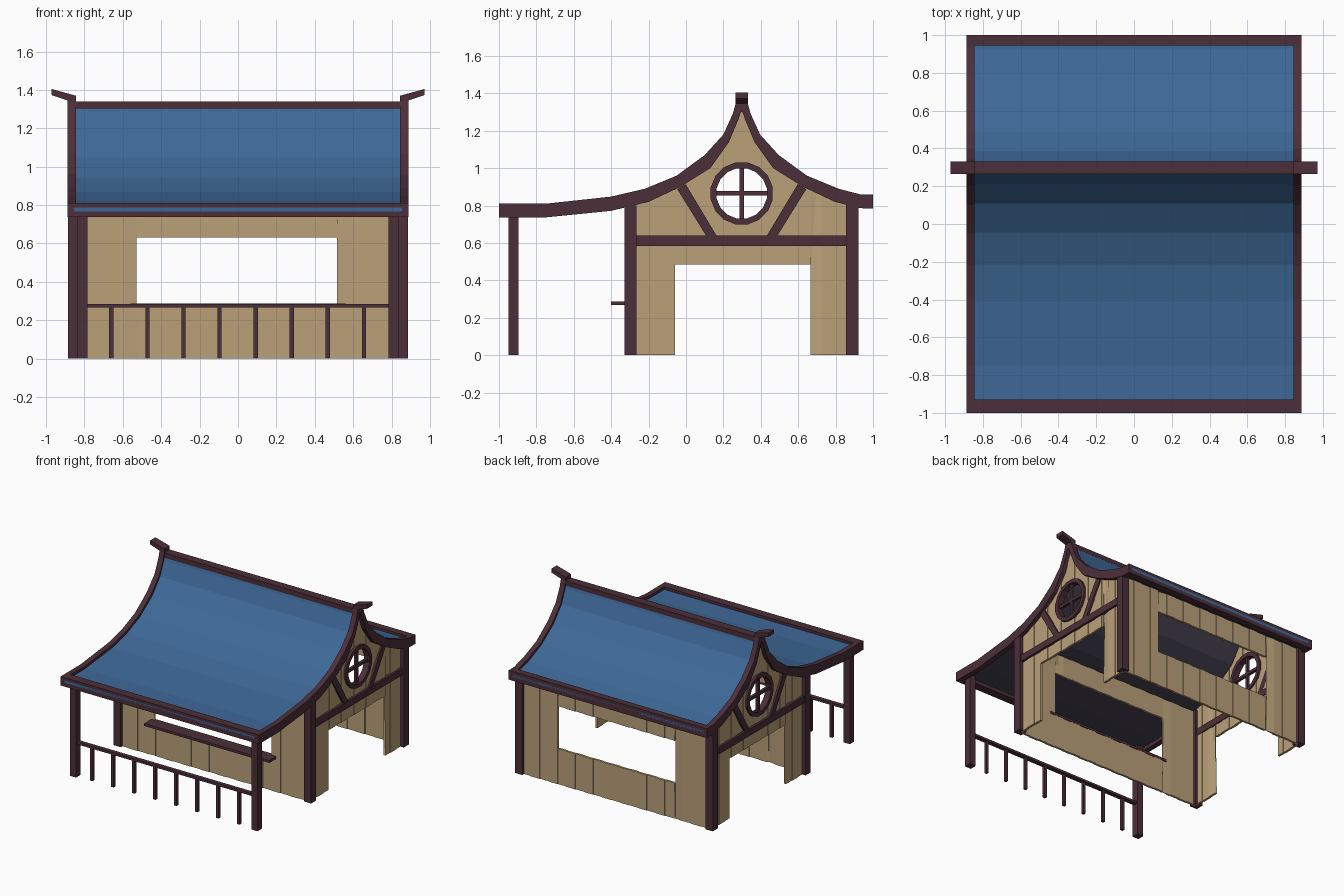
import bpy, bmesh, math

if "Cube" in bpy.data.objects:
    bpy.data.objects.remove(bpy.data.objects["Cube"])

def srgb(r, g, b):
    return [((c / 255 + 0.055) / 1.055) ** 2.4 for c in (r, g, b)] + [1]

def material(name, rgb):
    m = bpy.data.materials.new(name)
    m.diffuse_color = srgb(*rgb)
    m.use_nodes = True
    m.node_tree.nodes["Principled BSDF"].inputs["Base Color"].default_value = m.diffuse_color
    return m

WOOD = material("dark trim wood", (76, 47, 57))
PLANK = material("tan planks", (186, 161, 121))
BLUE = material("blue roofing", (62, 105, 152))
LINING = material("roof lining", (70, 66, 82))

def finish(name, bm, *mats):
    bmesh.ops.recalc_face_normals(bm, faces=bm.faces)
    me = bpy.data.meshes.new(name)
    bm.to_mesh(me)
    bm.free()
    ob = bpy.data.objects.new(name, me)
    bpy.context.collection.objects.link(ob)
    for m in mats:
        me.materials.append(m)
    return ob

def sweep(name, rings, mats, closed=False):
    """Skin a list of equal vertex rings."""
    bm = bmesh.new()
    vs = [[bm.verts.new(p) for p in r] for r in rings]
    n, k = len(vs), len(vs[0])
    for i in range(n if closed else n - 1):
        a, b = vs[i], vs[(i + 1) % n]
        for j in range(k):
            bm.faces.new((a[j], a[(j + 1) % k], b[(j + 1) % k], b[j]))
    if not closed:
        bm.faces.new(vs[0])
        bm.faces.new(vs[-1])
    return finish(name, bm, *mats)

def box(name, x0, x1, y0, y1, z0, z1, mat=WOOD):
    return sweep(name, [[(x, y0, z0), (x, y1, z0), (x, y1, z1), (x, y0, z1)]
                        for x in (x0, x1)], [mat])

def lerp_at(pts, u):
    for (a, za), (b, zb) in zip(pts, pts[1:]):
        if a <= u <= b:
            return za + (zb - za) * (u - a) / (b - a)
    return pts[0][1] if u < pts[0][0] else pts[-1][1]

# Roof profile: (top y, top z, bottom y, bottom z), front eave to ridge
C = 0.298
CURVE = [(-0.22, 0.89, -0.2, 0.82), (-0.05, 0.96, -0.03, 0.9), (0.1, 1.07, 0.13, 1.0),
         (0.2, 1.18, 0.23, 1.14), (0.25, 1.29, 0.28, 1.26), (0.264, 1.34, 0.294, 1.3)]
FRONT = [(-1, 0.81, -1, 0.737), (-0.75, 0.81, -0.75, 0.737), (-0.4, 0.848, -0.4, 0.772)] + CURVE
BACK = [(2 * C - a, b, 2 * C - c, d) for a, b, c, d in
        reversed([(-0.404, 0.86, -0.404, 0.785), (-0.335, 0.86, -0.325, 0.788)] + CURVE)]
UNDER = [(c, d + 0.012) for a, b, c, d in FRONT + BACK]

def mix(s, t):
    return s[0] + (s[2] - s[0]) * t, s[1] + (s[3] - s[1]) * t

# Roof sheets with a dark lining below
for name, prof in (("front_roof", FRONT), ("back_roof", BACK)):
    rings = []
    for s in prof:
        (ya, za), (yb, zb) = mix(s, 0.3), mix(s, 0.6)
        rings.append([(-0.855, ya, za), (0.855, ya, za), (0.855, yb, zb), (-0.855, yb, zb)])
    ob = sweep(name, rings, [BLUE, LINING])
    for p in ob.data.polygons:
        p.material_index = 1 if p.normal.z < -0.01 else 0

# Eave boards and ridge beam
box("front_eave", -0.885, 0.885, -1, -0.93, 0.737, 0.81)
box("back_eave", -0.885, 0.885, 0.945, 1, 0.785, 0.86)
box("ridge_beam", -0.86, 0.86, C - 0.034, C + 0.034, 1.3, 1.34)

def plank_wall(name, place, u0, u1, count, top, rect, circle=None):
    """Vertical boards with a rectangular and an optional round opening."""
    bm = bmesh.new()
    w = (u1 - u0) / count
    breaks = [u0 + i * w for i in range(count + 1)] + [rect[0], rect[1]]
    if circle:
        cu, cz, r = circle
        breaks += [cu - r * math.cos(math.pi * i / 12) for i in range(13)]
        breaks += [p[0] for p in UNDER if u0 < p[0] < u1]
    breaks = sorted(set(round(b, 4) for b in breaks))
    for a, b in zip(breaks, breaks[1:]):
        m = (a + b) / 2
        off = 0.004 * (int((m - u0) / w) % 2)
        ea, eb = [0], [0]
        if rect[0] < m < rect[1]:
            ea += rect[2:]
            eb += rect[2:]
        if circle and abs(m - cu) < r:
            for e, u in ((ea, a), (eb, b)):
                h = math.sqrt(max(r * r - (u - cu) ** 2, 1e-6))
                e += [cz - h, cz + h]
        ea.append(top(a))
        eb.append(top(b))
        for i in range(0, len(ea), 2):
            if ea[i + 1] - ea[i] > 1e-4:
                q = ((a, ea[i]), (b, eb[i]), (b, eb[i + 1]), (a, ea[i + 1]))
                bm.faces.new([bm.verts.new(place(u, z, off)) for u, z in q])
    bmesh.ops.remove_doubles(bm, verts=bm.verts, dist=1e-4)
    ob = finish(name, bm, PLANK)
    mod = ob.modifiers.new("thickness", 'SOLIDIFY')
    mod.thickness = 0.018
    mod.offset = 0

# Front and back walls
WINDOW = (-0.53, 0.517, 0.287, 0.63)
plank_wall("front_wall", lambda u, z, o: (u, -0.3 - o, z), -0.84, 0.84, 21, lambda u: 0.8, WINDOW)
plank_wall("back_wall", lambda u, z, o: (u, 0.89 + o, z), -0.84, 0.84, 21, lambda u: 0.81, WINDOW)

WZ = 0.865  # round window height
for s, side in ((-1, "left"), (1, "right")):
    # Curved barge board
    sweep(side + "_barge_board",
          [[(s * 0.845, a, b), (s * 0.888, a, b), (s * 0.888, c, d), (s * 0.845, c, d)]
           for a, b, c, d in FRONT + BACK], [WOOD])
    # Upturned ridge finial
    fin = [(0.845, 1.335), (0.845, 1.37), (0.972, 1.405), (0.972, 1.373), (0.888, 1.345), (0.888, 1.335)]
    sweep(side + "_finial", [[(s * x, y, z) for x, z in fin] for y in (C - 0.034, C + 0.034)], [WOOD])
    # Gable wall with doorway and round window
    plank_wall(side + "_wall", lambda u, z, o: (s * (0.845 + o), u, z), -0.29, 0.88, 15,
               lambda u: lerp_at(UNDER, u), (-0.06, 0.665, 0, 0.485), (C, WZ, 0.15))
    # Posts
    box(side + "_front_post", s * 0.82, s * 0.885, -0.33, -0.265, 0, 0.8)
    box(side + "_back_post", s * 0.82, s * 0.885, 0.856, 0.921, 0, 0.81)
    box(side + "_porch_post", s * 0.785, s * 0.84, -0.95, -0.895, 0, 0.77)
    # Cross beam and slanted braces
    box(side + "_cross_beam", s * 0.83, s * 0.875, -0.27, 0.86, 0.585, 0.64)
    for k, end in ((1, "front"), (-1, "back")):
        q = [(-0.345, 0.888), (-0.3, 0.915), (-0.135, 0.64), (-0.185, 0.63)]
        sweep(f"{side}_{end}_brace", [[(s * x, C + k * u, z) for u, z in q]
                                      for x in (0.835, 0.87)], [WOOD])
    # Round window frame with crossing bars
    rings = []
    for i in range(16):
        t = 2 * math.pi * (i + 0.5) / 16
        rings.append([(s * x, C + r * math.cos(t), WZ + r * math.sin(t))
                      for x, r in ((0.825, 0.137), (0.825, 0.169), (0.875, 0.169), (0.875, 0.137))])
    sweep(side + "_window_ring", rings, [WOOD], closed=True)
    box(side + "_window_bar_upright", s * 0.84, s * 0.862, C - 0.012, C + 0.012, WZ - 0.14, WZ + 0.14)
    box(side + "_window_bar_level", s * 0.84, s * 0.862, C - 0.14, C + 0.14, WZ - 0.012, WZ + 0.012)

# Counter shelf under the front window
box("counter_shelf", -0.56, 0.56, -0.4, -0.29, 0.268, 0.288)

# Porch railing
box("porch_rail", -0.8, 0.8, -0.94, -0.905, 0.266, 0.285)
for i in range(8):
    x = -0.66 + 0.188 * i
    box(f"baluster_{i + 1}", x - 0.011, x + 0.011, -0.933, -0.911, 0, 0.27)
